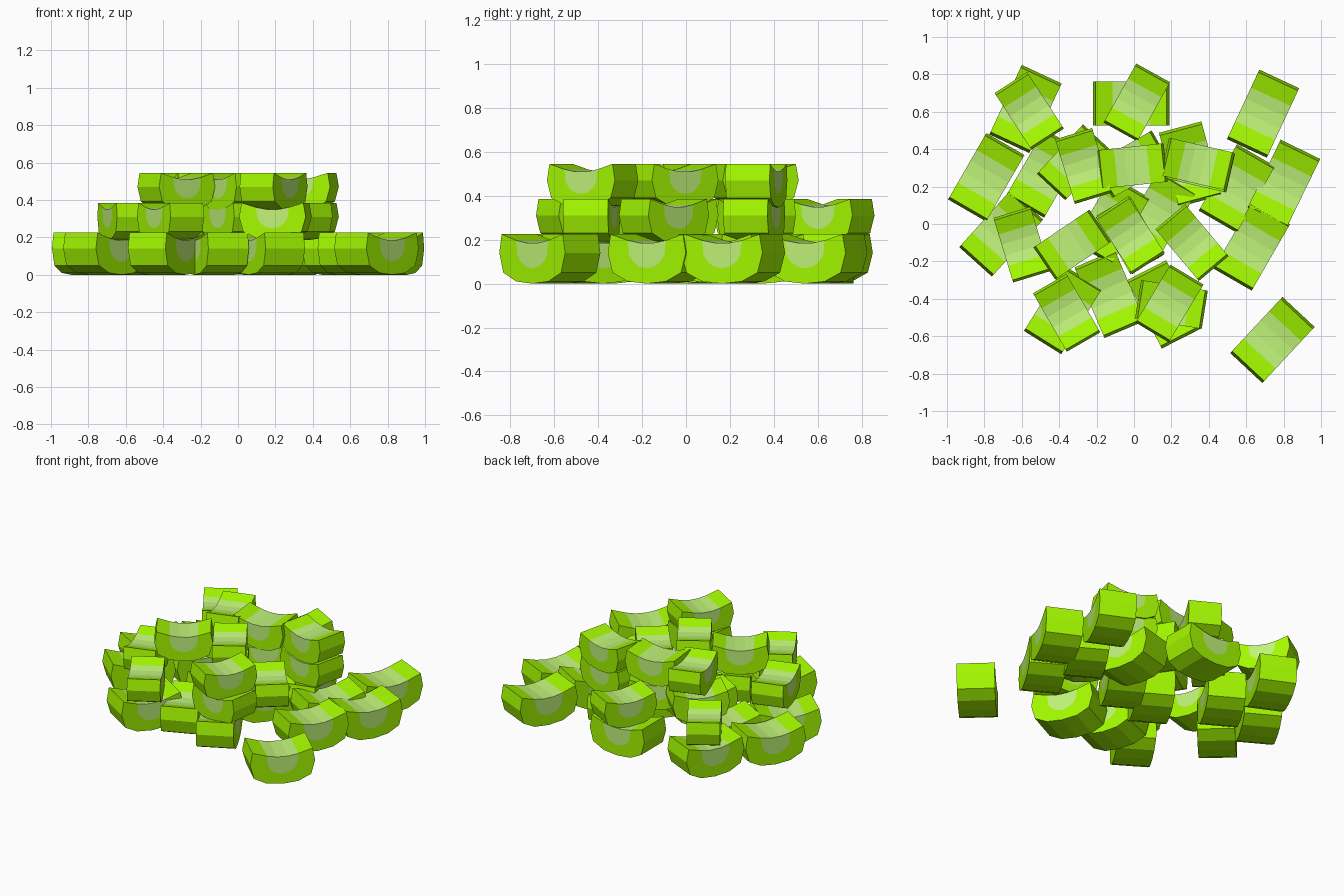
import bpy, bmesh, math

if "Cube" in bpy.data.objects:
    bpy.data.objects.remove(bpy.data.objects["Cube"])

def material(name, rgb):
    m = bpy.data.materials.new(name)
    m.diffuse_color = (*rgb, 1)
    m.use_nodes = True
    m.node_tree.nodes["Principled BSDF"].inputs["Base Color"].default_value = m.diffuse_color
    return m

skin = material("green_skin", (0.37, 0.95, 0.0))
core = material("pale_core", (0.53, 0.90, 0.19))

# Half profiles along the length (x, z), mirrored below
DIP = [(0.10, 0.197), (0.035, 0.185)]                              # concave top, pale
RIM = [(0.19, 0.225), (0.205, 0.14), (0.18, 0.05), (0.10, 0.01)]   # end and underside
WIDTH = 0.235

def mirror(pts):
    return [(-x, z) for x, z in reversed(pts)]

dip = [(-x, z) for x, z in DIP] + DIP[::-1]                        # left to right
rim = RIM + [(0, 0)] + mirror(RIM)                                 # right, under, left
# Lower edge of the pale patch on each cut side, right to left
patch = [(0.10 * math.cos(a), 0.165 - 0.095 * math.sin(a))
         for a in [math.pi * i / 8 for i in range(1, 8)]]

# One curved stalk slice, extruded across its width
bm = bmesh.new()
sides = []
for y in (-WIDTH / 2, WIDTH / 2):
    sides.append([[bm.verts.new((x, y, z - 0.225)) for x, z in pts] for pts in (dip, rim, patch)])
for d, r, p in sides:
    # green frame of the cut face, split left and right of the patch, plus the pale patch
    right = [d[-1]] + r[:5] + p[:4][::-1]
    left = [d[0]] + p[3:][::-1] + r[4:]
    for verts, mat in ((right, 0), (left, 0), (d + p, 1)):
        f = bm.faces.new(verts)
        f.material_index = mat
loops = [d + r for d, r, p in sides]
n = len(loops[0])
for i in range(n):
    j = (i + 1) % n
    f = bm.faces.new((loops[0][i], loops[0][j], loops[1][j], loops[1][i]))
    f.material_index = 1 if i < len(dip) - 1 else 0
bmesh.ops.recalc_face_normals(bm, faces=bm.faces)
mesh = bpy.data.meshes.new("stalk_slice")
bm.to_mesh(mesh)
bm.free()
mesh.materials.append(skin)
mesh.materials.append(core)

# Pile layers: top height, scale, then (x, y, angle) of each slice
LAYERS = {
    "bottom": (0.225, 1.0, [
        (0.74, -0.62, 47), (0.69, 0.59, 65), (-0.79, 0.25, 60), (0.80, 0.215, 64),
        (0.63, -0.12, 60), (0.55, 0.19, 60), (-0.015, 0.645, 0), (-0.58, 0.615, 65),
        (-0.71, -0.05, 48), (-0.48, 0.27, 60), (-0.13, -0.375, 113), (-0.38, -0.46, 58),
        (0.16, -0.43, 117), (0.13, 0.05, 60), (-0.12, 0.02, 60), (0.30, 0.32, 105)]),
    "middle": (0.385, 0.88, [
        (0.20, -0.43, -9), (0.34, 0.31, -13), (-0.32, 0.33, 47), (-0.01, 0.32, 30),
        (-0.60, -0.11, 107), (0.31, -0.10, 130), (-0.36, -0.475, 120),
        (0.015, 0.65, 61), (-0.56, 0.605, 123), (-0.02, -0.06, 120)]),
    "top": (0.545, 0.88, [
        (-0.33, -0.11, 34), (-0.02, -0.06, 123), (-0.27, 0.31, 107),
        (-0.01, 0.31, 6), (0.34, 0.32, -13), (0.19, -0.425, 59)]),
}
for layer, (top, s, slices) in LAYERS.items():
    for k, (x, y, angle) in enumerate(slices, 1):
        ob = bpy.data.objects.new(f"{layer}_slice_{k}", mesh)
        ob.location = (x, y, top)
        ob.rotation_euler.z = math.radians(angle)
        ob.scale = (s, s, s)
        bpy.context.collection.objects.link(ob)
